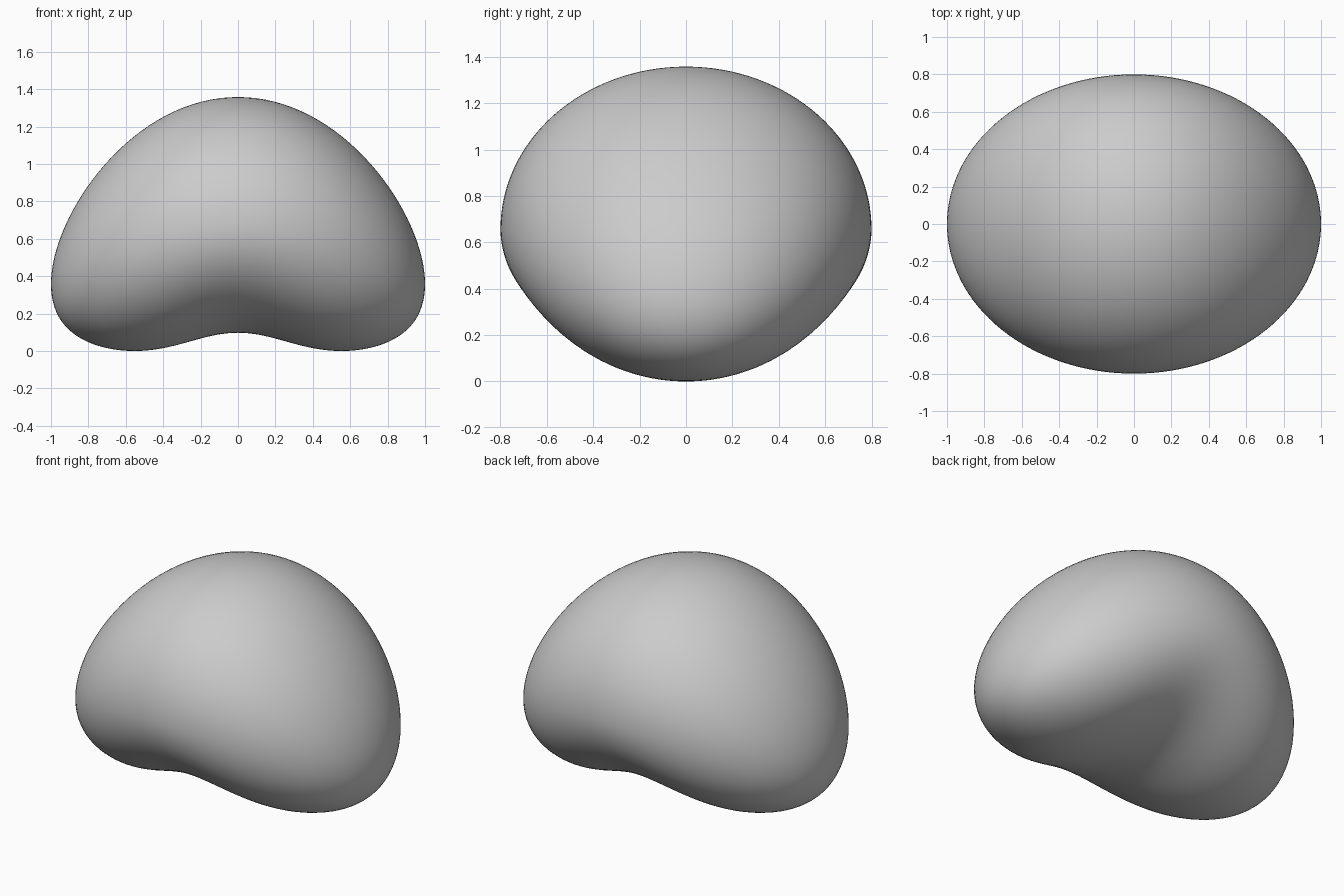
import bpy, bmesh, math

if "Cube" in bpy.data.objects:
    bpy.data.objects.remove(bpy.data.objects["Cube"])

# Bean body: a smooth ellipsoid whose ends droop and whose underside has a groove along y
HALF_X, HALF_Y, HALF_Z = 1.0, 0.8, 0.70
MID_Z, DROOP = 0.66, 0.30
GROOVE_DEPTH, GROOVE_WIDTH = 0.14, 0.40

bm = bmesh.new()
bmesh.ops.create_uvsphere(bm, u_segments=128, v_segments=64, radius=1.0)
for v in bm.verts:
    x, y, s = v.co
    z = MID_Z + HALF_Z * s - DROOP * x * x
    if s < 0:
        z -= GROOVE_DEPTH * s * math.exp(-(x / GROOVE_WIDTH) ** 2)
    v.co = (HALF_X * x, HALF_Y * y, z)

# Stand the body on the ground
low = min(v.co.z for v in bm.verts)
bmesh.ops.translate(bm, verts=bm.verts, vec=(0, 0, -low))
for f in bm.faces:
    f.smooth = True

mesh = bpy.data.meshes.new("bean_body")
bm.to_mesh(mesh)
bm.free()
body = bpy.data.objects.new("bean_body", mesh)
bpy.context.collection.objects.link(body)
